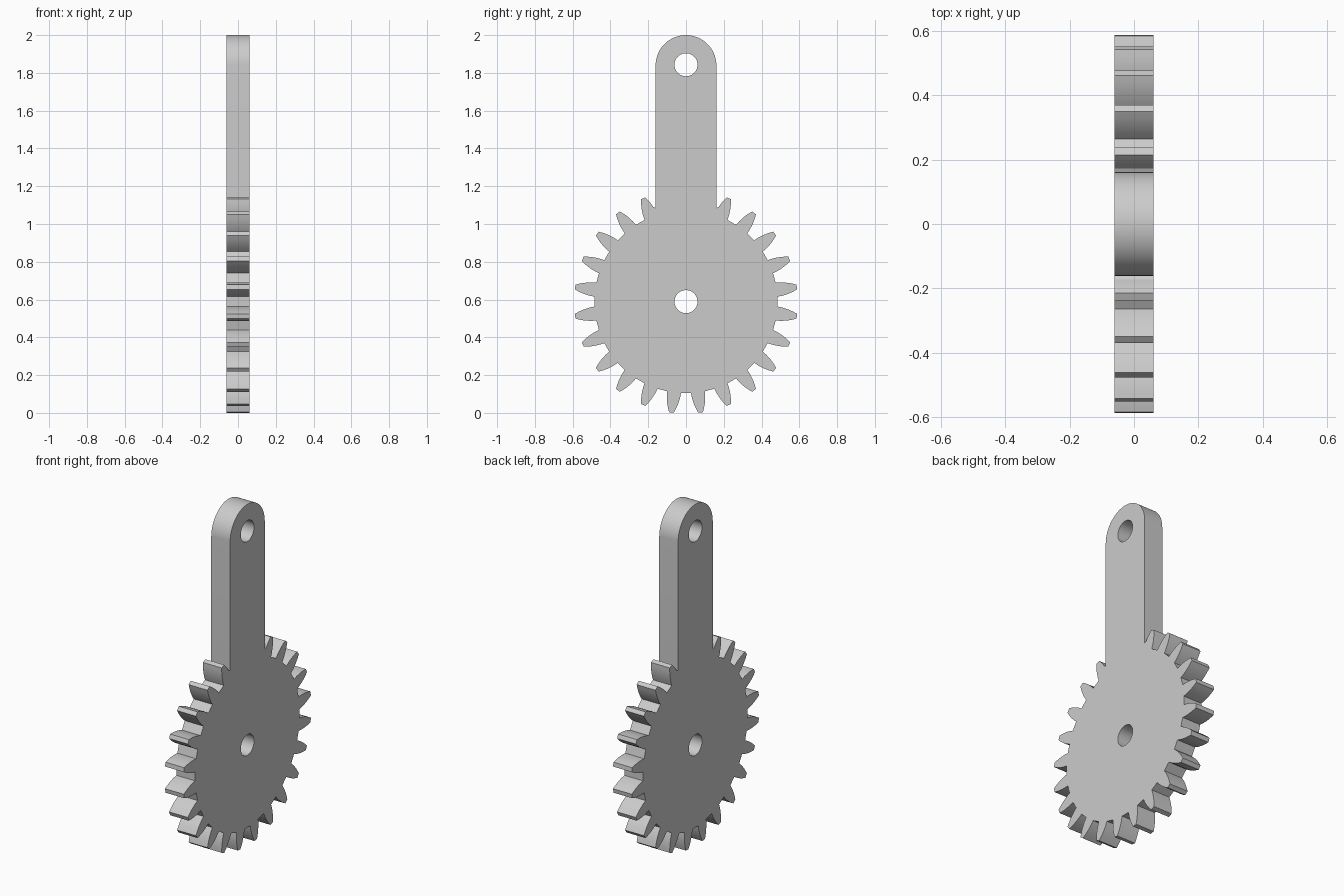
import bpy, bmesh
from math import sin, cos, pi, radians

cube = bpy.data.objects.get("Cube")
if cube:
    bpy.data.objects.remove(cube, do_unlink=True)

HALF_THICK = 0.061
GEAR_Z = 0.589
TEETH = 24
ARM_HALF = 0.161
ARM_TOP_Z = 1.839
HOLE_Z = 1.843
HOLE_R = 0.061
# One tooth flank: radius and half angle in degrees, root to tip
FLANK = [(0.485, 4.4), (0.51, 4.0), (0.53, 3.5), (0.55, 2.9), (0.57, 2.15), (0.592, 1.2)]


def circle(z, radius, count=48):
    return [(radius * cos(2 * pi * i / count), z + radius * sin(2 * pi * i / count))
            for i in range(count)]


def tooth(centre):
    """Points of one tooth, clockwise, with its angle measured from straight up."""
    rising = [(r, centre - a) for r, a in FLANK]
    falling = [(r, centre + a) for r, a in reversed(FLANK)]
    return [(r * sin(radians(a)), GEAR_Z + r * cos(radians(a))) for r, a in rising + falling]


# Outline: arm edge, toothed rim, other arm edge, rounded arm end
pitch = 360 / TEETH
outline = [(ARM_HALF, 1.085)]
for i in range(1, TEETH - 1):
    outline += [p for p in tooth((i + 0.5) * pitch)
                if p[1] < GEAR_Z or abs(p[0]) > ARM_HALF + 0.003]
outline.append((-ARM_HALF, 1.085))
STEPS = 32
for i in range(STEPS + 1):
    a = pi - pi * i / STEPS
    outline.append((ARM_HALF * cos(a), ARM_TOP_Z + ARM_HALF * sin(a)))

# Flat plate with two round holes, extruded to its thickness
bm = bmesh.new()
edges = []
for loop in (outline, circle(GEAR_Z, HOLE_R), circle(HOLE_Z, HOLE_R)):
    verts = [bm.verts.new((-HALF_THICK, y, z)) for y, z in loop]
    edges += [bm.edges.new((v, verts[i - 1])) for i, v in enumerate(verts)]
bmesh.ops.triangle_fill(bm, use_beauty=True, edges=edges, normal=(1, 0, 0))
result = bmesh.ops.extrude_face_region(bm, geom=bm.faces[:], use_keep_orig=True)
moved = [g for g in result["geom"] if isinstance(g, bmesh.types.BMVert)]
bmesh.ops.translate(bm, verts=moved, vec=(2 * HALF_THICK, 0, 0))
bmesh.ops.recalc_face_normals(bm, faces=bm.faces[:])

mesh = bpy.data.meshes.new("gear_lever")
bm.to_mesh(mesh)
bm.free()
gear = bpy.data.objects.new("gear_lever", mesh)
bpy.context.collection.objects.link(gear)

# Plain grey
grey = bpy.data.materials.new("light_grey")
grey.use_nodes = True
colour = (0.6, 0.6, 0.6, 1)
grey.diffuse_color = colour
grey.node_tree.nodes["Principled BSDF"].inputs["Base Color"].default_value = colour
mesh.materials.append(grey)

# Smooth rounded surfaces, sharp corners
bpy.ops.object.select_all(action="DESELECT")
gear.select_set(True)
bpy.context.view_layer.objects.active = gear
bpy.ops.object.shade_smooth_by_angle(angle=radians(30))
